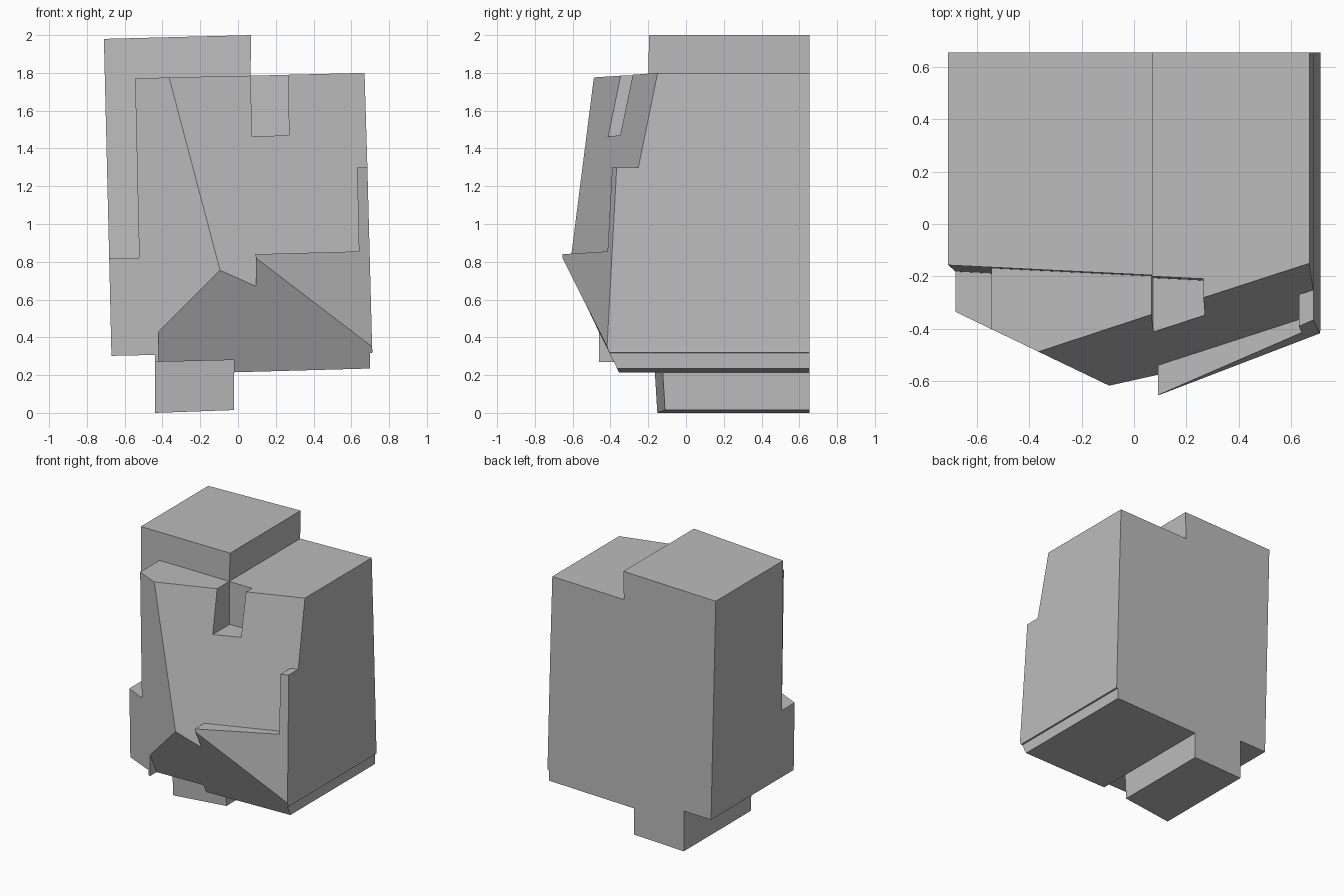
import bpy
import bmesh

BACK = 0.655

# Remove the default cube
cube = bpy.data.objects.get("Cube")
if cube:
    bpy.data.objects.remove(cube, do_unlink=True)

# Named corners of the front layout (x, z)
corner = {
    "tower_left": (-0.71, 1.98), "tower_right": (0.07, 2.0),
    "tower_foot": (0.066, 1.785), "ridge_top": (-0.365, 1.776),
    "flank_top": (-0.545, 1.77), "shelf_inner": (-0.523, 0.82),
    "shelf_outer": (-0.682, 0.82), "left_low": (-0.67, 0.302),
    "foot_top_left": (-0.44, 0.307), "lip_outer": (-0.44, 0.27),
    "lip_inner": (-0.42, 0.27), "chin_left": (-0.42, 0.43),
    "ridge_low": (-0.095, 0.755), "chin_dip": (0.095, 0.67),
    "wedge_tip": (0.095, 0.82), "wedge_top": (0.092, 0.84),
    "wedge_inner": (0.64, 0.855), "post_inner": (0.63, 1.3),
    "post_outer": (0.685, 1.3), "wedge_low": (0.71, 0.35),
    "rim_outer": (0.712, 0.319), "rim_inner": (0.7, 0.317),
    "right_low": (0.698, 0.235), "base_inner": (-0.02, 0.215),
    "foot_top_right": (-0.02, 0.28), "foot_left": (-0.44, 0.0),
    "foot_right": (-0.02, 0.015), "right_top": (0.67, 1.8),
    "notch_top": (0.265, 1.79), "notch_right": (0.27, 1.47),
    "notch_left": (0.075, 1.463),
}

# Each front facet: its sloping plane y = a + b*x + c*z, and its corners
facets = {
    "tower": ((-0.232, -0.05, 0.02),
              "tower_left tower_right tower_foot ridge_top flank_top "
              "shelf_inner shelf_outer"),
    "notch": ((-0.232, -0.05, 0.02),
              "tower_foot notch_top notch_right notch_left"),
    "left_flank": ((-0.663, -0.48, 0.0),
                   "shelf_outer shelf_inner flank_top ridge_top ridge_low "
                   "chin_left lip_inner lip_outer foot_top_left left_low"),
    "main_face": ((-0.749, 0.319, 0.214),
                  "ridge_top tower_foot notch_left notch_right notch_top "
                  "right_top post_outer post_inner wedge_inner wedge_top "
                  "wedge_tip chin_dip ridge_low"),
    "wedge": ((-0.748, 0.433, 0.065),
              "wedge_tip wedge_top wedge_inner post_inner post_outer wedge_low"),
    "chin": ((-0.25, 0.0, -0.488),
             "chin_left ridge_low chin_dip wedge_tip wedge_low rim_outer "
             "rim_inner right_low base_inner foot_top_right lip_inner"),
    "foot": ((-0.108, 0.1, -0.06),
             "foot_left foot_right base_inner foot_top_right lip_inner lip_outer"),
}

bm = bmesh.new()
cache = {}


def vert(name, plane=None):
    """Corner lifted to a facet plane, or lying on the flat back."""
    x, z = corner[name]
    y = BACK if plane is None else plane[0] + plane[1] * x + plane[2] * z
    for (known, depth), v in cache.items():
        if known == name and abs(depth - y) < 0.012:
            return v
    cache[name, y] = bm.verts.new((x, y, z))
    return cache[name, y]


def add_face(verts):
    verts = list(dict.fromkeys(verts))
    return bm.faces.new(verts) if len(verts) > 2 else None


# Front facets and matching patches of the flat back
edges = {}
back_faces = []
for plane, names in facets.values():
    names = names.split()
    add_face([vert(n, plane) for n in names])
    back_faces.append(add_face([vert(n) for n in names]))
    for p, q in zip(names, names[1:] + names[:1]):
        edges.setdefault(frozenset((p, q)), (p, q, []))[2].append(plane)

# Step walls between neighbouring facets, and outer sides down to the back
for p, q, planes in edges.values():
    near = planes[0]
    far = planes[1] if len(planes) > 1 else None
    add_face([vert(p, near), vert(q, near), vert(q, far), vert(p, far)])

# Join the back into one panel and tidy the shell
bmesh.ops.dissolve_faces(bm, faces=back_faces, use_verts=False)
bmesh.ops.delete(bm, geom=[v for v in bm.verts if not v.link_faces],
                 context="VERTS")
bmesh.ops.recalc_face_normals(bm, faces=bm.faces[:])

mesh = bpy.data.meshes.new("rock_block")
bm.to_mesh(mesh)
bm.free()
rock = bpy.data.objects.new("rock_block", mesh)
bpy.context.collection.objects.link(rock)

# Plain grey stone
stone = bpy.data.materials.new("stone_grey")
stone.use_nodes = True
grey = (0.5, 0.5, 0.5, 1.0)
stone.diffuse_color = grey
stone.node_tree.nodes["Principled BSDF"].inputs["Base Color"].default_value = grey
mesh.materials.append(stone)
